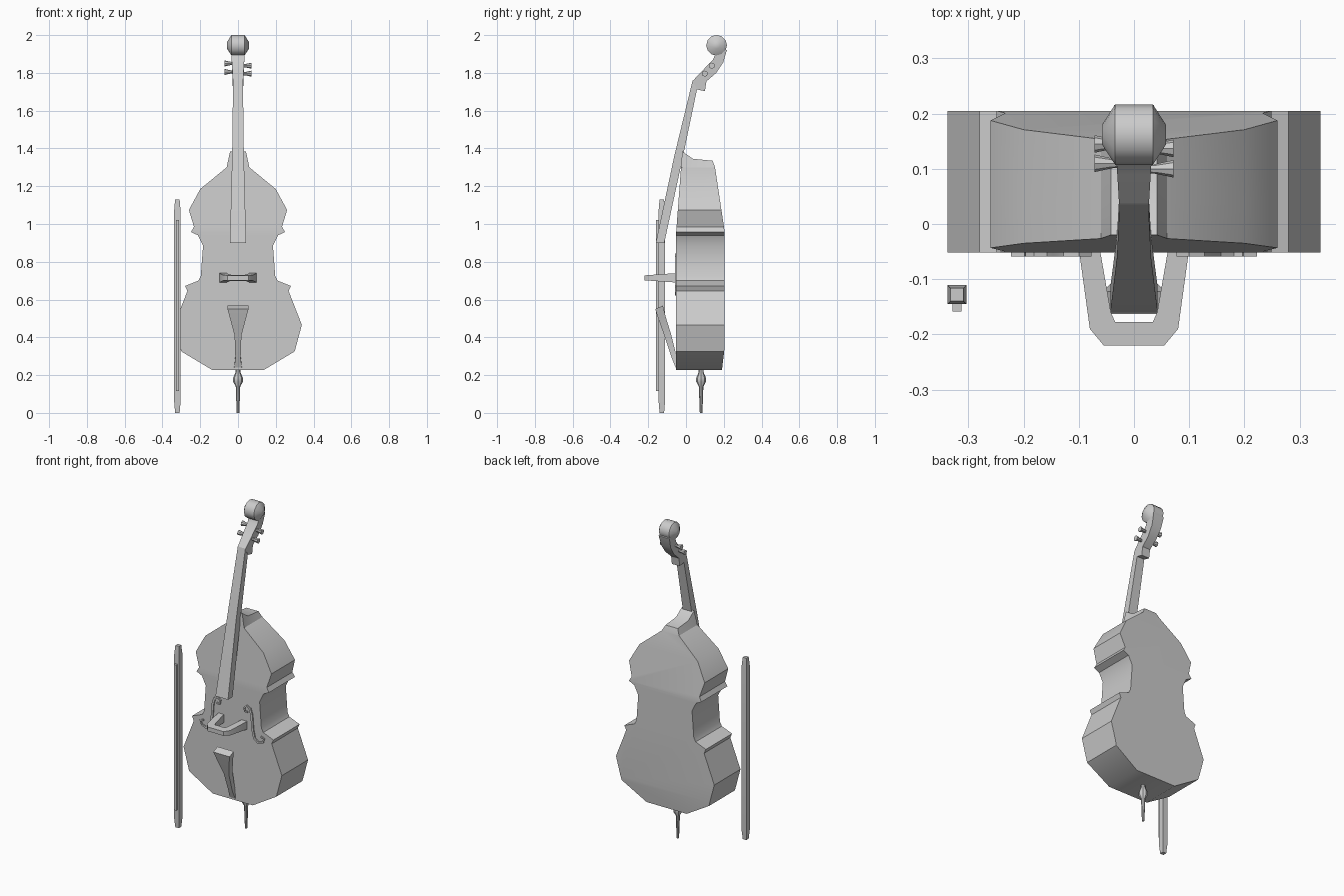
import bpy, bmesh, math
from mathutils import Vector

cube = bpy.data.objects.get("Cube")
if cube:
    bpy.data.objects.remove(cube, do_unlink=True)

grey = bpy.data.materials.new("plain grey")
grey.use_nodes = True
grey.diffuse_color = (0.6, 0.6, 0.6, 1)
grey.node_tree.nodes["Principled BSDF"].inputs["Base Color"].default_value = grey.diffuse_color


def finish(name, bm, angle=35):
    bmesh.ops.recalc_face_normals(bm, faces=bm.faces)
    mesh = bpy.data.meshes.new(name)
    bm.to_mesh(mesh)
    bm.free()
    mesh.materials.append(grey)
    ob = bpy.data.objects.new(name, mesh)
    bpy.context.collection.objects.link(ob)
    bpy.ops.object.select_all(action='DESELECT')
    ob.select_set(True)
    bpy.context.view_layer.objects.active = ob
    bpy.ops.object.shade_smooth_by_angle(angle=math.radians(angle))
    return ob


def loft(bm, rings):
    """Skin a list of equal point rings and cap both ends."""
    loops = [[bm.verts.new(p) for p in ring] for ring in rings]
    for a, b in zip(loops, loops[1:]):
        for i in range(len(a)):
            j = (i + 1) % len(a)
            bm.faces.new((a[i], a[j], b[j], b[i]))
    bm.faces.new(loops[0])
    bm.faces.new(loops[-1])
    return bm


def circle(r, n, place):
    return [place(r * math.cos(math.tau * i / n), r * math.sin(math.tau * i / n)) for i in range(n)]


def box_ring(w, yf, yb, zf, zb):
    return [(-w, yf, zf), (w, yf, zf), (w, yb, zb), (-w, yb, zb)]


# Body: extruded outline whose ribs get shallower towards the shoulders
half = [(.138, .228), (.30, .325), (.338, .466), (.268, .645), (.28, .672), (.21, .70),
        (.197, .725), (.185, .885), (.212, .94), (.249, .958), (.233, .985), (.26, 1.074),
        (.20, 1.185), (.06, 1.30), (.042, 1.385)]
outline = half + [(-x, z) for x, z in reversed(half)]
bm = loft(bmesh.new(), [[(x, y, z) for x, z in outline] for y in (-.052, .037, .205)])
for cut in (.35, .958, 1.30):
    bmesh.ops.bisect_plane(bm, geom=bm.verts[:] + bm.edges[:] + bm.faces[:],
                           plane_co=(0, 0, cut), plane_no=(0, 0, 1))
for v in bm.verts:
    rise = max(0, v.co.z - .958)
    if v.co.y < 0:
        v.co.y += .075 * rise
    elif v.co.y > .1:
        v.co.y -= .15 * rise + .12 * max(0, .35 - v.co.z)
    if v.co.z > 1.36 and v.co.y > 0:
        v.co.z = 1.345 if v.co.y < .1 else 1.335
finish("body", bm)

# Neck with fingerboard
finish("fingerboard_neck", loft(bmesh.new(), [
    box_ring(.043, -.16, -.115, .90, .90),
    box_ring(.031, -.062, -.022, 1.36, 1.33),
    box_ring(.026, .035, .065, 1.76, 1.745)]))

# Pegbox: side profile, widening towards the scroll
side = [(.035, 1.757), (.06, 1.712), (.10, 1.703), (.108, 1.755), (.16, 1.80), (.197, 1.855),
        (.216, 1.92), (.165, 1.95), (.155, 1.90), (.143, 1.87), (.09, 1.815)]
finish("pegbox", loft(bmesh.new(), [
    [(s * (.027 + .06 * max(0, z - 1.76)), y, z) for y, z in side] for s in (-1, 1)]))

# Scroll: barrel across the head
finish("scroll", loft(bmesh.new(), [
    circle(r, 12, lambda a, b: (x, .162 + a, 1.946 + b))
    for x, r in ((-.058, .018), (-.034, .055), (.034, .055), (.058, .018))]), 50)

# Tuning pegs
for i, (s, y, z) in enumerate([(-1, .145, 1.85), (-1, .11, 1.805), (1, .137, 1.838), (1, .10, 1.796)]):
    finish(f"tuning_peg_{i + 1}", loft(bmesh.new(), [
        circle(r, 8, lambda a, b: (s * x, y + a, z + b))
        for x, r in ((.01, .008), (.04, .009), (.072, .016))]))

# Bridge: arch standing out from the front
arch = [((.10, -.045), (.062, -.045)), ((.08, -.19), (.042, -.16)), ((.055, -.22), (.034, -.178))]
arch += [tuple((-x, y) for x, y in pair) for pair in reversed(arch)]
rings = []
for (xo, yo), (xi, yi) in arch:
    to, ti = (.011 + .07 * (y + .22) for y in (yo, yi))
    rings.append([(xo, yo, .717 + to), (xi, yi, .717 + ti), (xi, yi, .713 - ti), (xo, yo, .713 - to)])
finish("bridge", loft(bmesh.new(), rings))

# Sound holes: raised curled ribbons
curl = [(.105, .80), (.087, .80), (.082, .823), (.10, .838), (.122, .825), (.133, .79), (.14, .70),
        (.152, .65), (.18, .628), (.21, .64), (.218, .664), (.197, .67)]
for s, name in ((1, "left_sound_hole"), (-1, "right_sound_hole")):
    rings = []
    for i, p in enumerate(curl):
        a, b = Vector(curl[max(i - 1, 0)]), Vector(curl[min(i + 1, len(curl) - 1)])
        d = (b - a).normalized() * (.007 if 3 < i < 9 else .005)
        o, n = (p[0] - d.y, p[1] + d.x), (p[0] + d.y, p[1] - d.x)
        rings.append([(s * o[0], -.059, o[1]), (s * n[0], -.059, n[1]),
                      (s * n[0], -.051, n[1]), (s * o[0], -.051, o[1])])
    finish(name, loft(bmesh.new(), rings))

# Tailpiece
finish("tailpiece", loft(bmesh.new(), [
    box_ring(w, yf, yb, zf, zb) for w, yf, yb, zf, zb in
    ((.056, -.163, -.122, .55, .568), (.042, -.147, -.108, .50, .51),
     (.018, -.115, -.08, .41, .42), (.014, -.075, -.05, .29, .30), (.02, -.055, -.045, .24, .25))]))

# Endpin
finish("endpin", loft(bmesh.new(), [
    circle(r, 8, lambda a, b: (a, .08 + b, z)) for r, z in
    ((.007, 0), (.012, .14), (.026, .165), (.026, .185), (.013, .215), (.013, .235))]))

# Bow: square stick with tapered ends, and its hair
def bow_part(name, yc, sections):
    finish(name, loft(bmesh.new(), [
        [(-.321 + a * r, yc + b * r, z) for a, b in ((-1, -1), (1, -1), (1, 1), (-1, 1))]
        for z, r in sections]))

bow_part("bow_stick", -.128, ((0, .012), (.06, .017), (1.07, .017), (1.13, .012)))
bow_part("bow_hair", -.151, ((.115, .008), (1.02, .008)))
